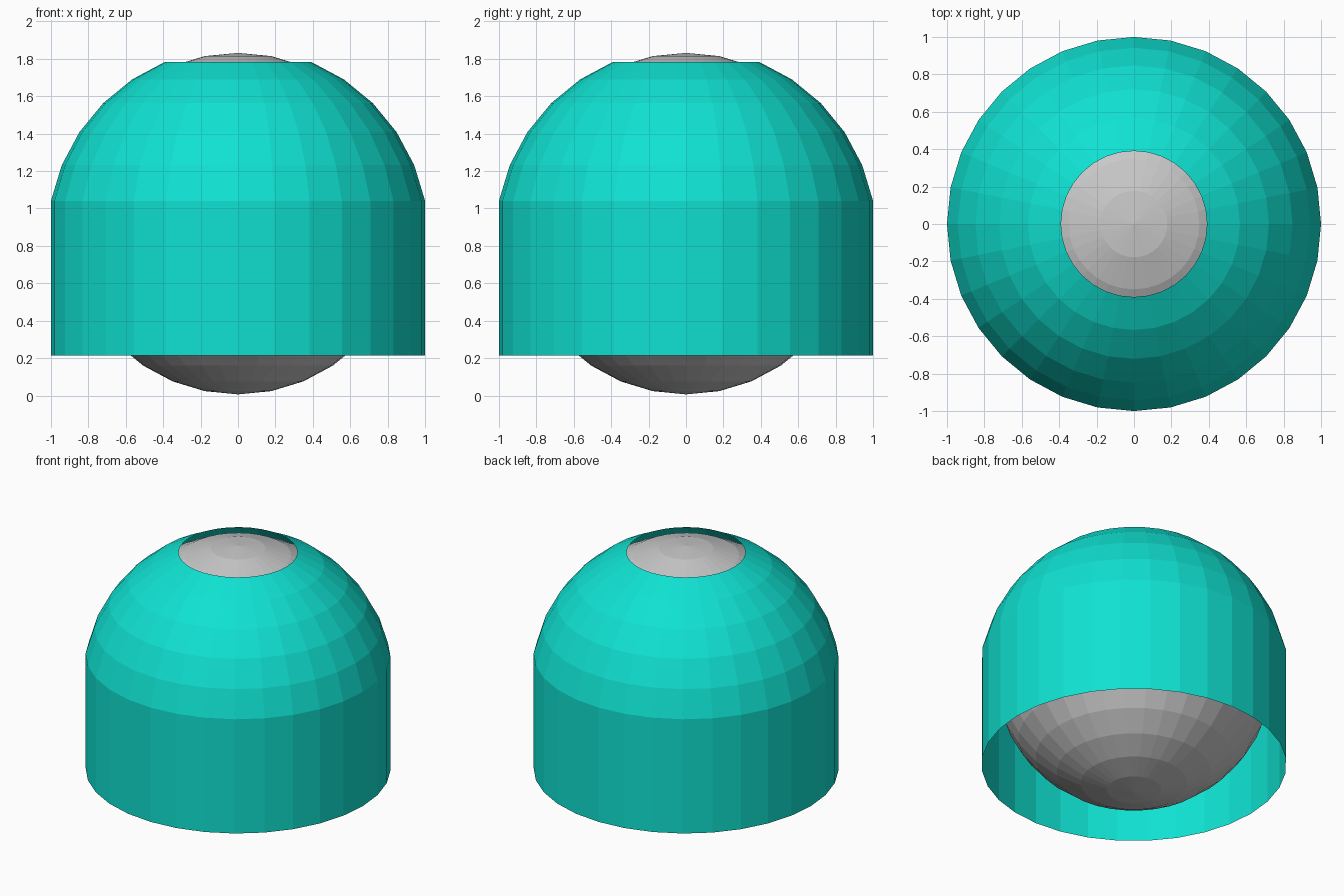
import bpy
import bmesh
import math

if "Cube" in bpy.data.objects:
    bpy.data.objects.remove(bpy.data.objects["Cube"])

SIDES = 32
STEP = math.pi / 16


def material(name, rgb):
    mat = bpy.data.materials.new(name)
    mat.diffuse_color = (*rgb, 1.0)
    mat.use_nodes = True
    mat.node_tree.nodes["Principled BSDF"].inputs["Base Color"].default_value = mat.diffuse_color
    return mat


def add_object(name, bm, mat):
    bmesh.ops.recalc_face_normals(bm, faces=bm.faces)
    mesh = bpy.data.meshes.new(name)
    bm.to_mesh(mesh)
    bm.free()
    mesh.materials.append(mat)
    obj = bpy.data.objects.new(name, mesh)
    bpy.context.collection.objects.link(obj)
    return obj


teal = material("teal", (0.005, 0.76, 0.645))
grey = material("grey", (0.578, 0.578, 0.578))

# Inner ball, showing through both openings of the shell
bm = bmesh.new()
bmesh.ops.create_uvsphere(bm, u_segments=SIDES, v_segments=16, radius=0.913)
ball = add_object("inner_ball", bm, grey)
ball.location.z = 0.919

# Thin open shell: straight wall below, dome above ending in a round hole
dome_radius, dome_center = 1.0 / math.cos(STEP), 0.842
profile = [(1.0, 0.214)]
profile += [(dome_radius * math.cos(i * STEP), dome_center + dome_radius * math.sin(i * STEP))
            for i in range(1, 7)]

bm = bmesh.new()
rings = [[bm.verts.new((r * math.cos(2 * math.pi * k / SIDES),
                        r * math.sin(2 * math.pi * k / SIDES), z))
          for k in range(SIDES)] for r, z in profile]
for low, high in zip(rings, rings[1:]):
    for k in range(SIDES):
        n = (k + 1) % SIDES
        bm.faces.new((low[k], low[n], high[n], high[k]))
add_object("outer_shell", bm, teal)
